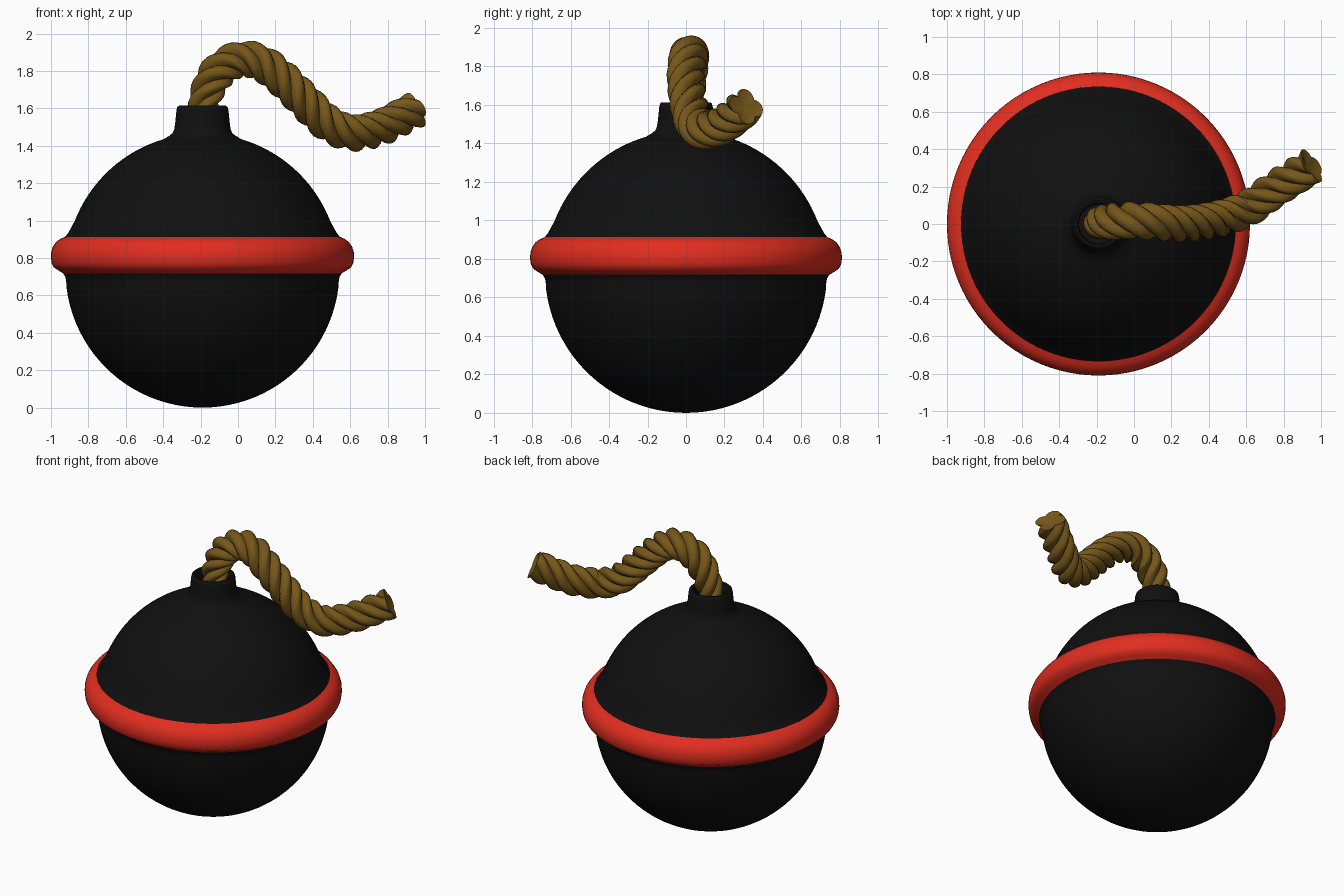
import bpy, bmesh, math
from mathutils import Vector, Quaternion

if "Cube" in bpy.data.objects:
    bpy.data.objects.remove(bpy.data.objects["Cube"])

CX = -0.19          # body axis
R = 0.7325          # sphere radius


def material(name, rgb):
    m = bpy.data.materials.new(name)
    m.diffuse_color = (*rgb, 1)
    m.use_nodes = True
    m.node_tree.nodes["Principled BSDF"].inputs["Base Color"].default_value = m.diffuse_color
    return m


def finish(name, bm, mat, angle):
    bmesh.ops.recalc_face_normals(bm, faces=bm.faces)
    me = bpy.data.meshes.new(name)
    bm.to_mesh(me)
    bm.free()
    me.materials.append(mat)
    ob = bpy.data.objects.new(name, me)
    bpy.context.collection.objects.link(ob)
    bpy.ops.object.select_all(action='DESELECT')
    ob.select_set(True)
    bpy.context.view_layer.objects.active = ob
    bpy.ops.object.shade_smooth_by_angle(angle=math.radians(angle))
    return ob


def lathe(name, profile, mat, closed=False, segs=96):
    """Revolve (radius, z) points around the body axis."""
    bm = bmesh.new()
    vs = [bm.verts.new((CX + r, 0, z)) for r, z in profile]
    pairs = list(zip(vs, vs[1:])) + ([(vs[-1], vs[0])] if closed else [])
    edges = [bm.edges.new(p) for p in pairs]
    bmesh.ops.spin(bm, geom=vs + edges, cent=(CX, 0, 0), axis=(0, 0, 1),
                   angle=math.tau, steps=segs, use_duplicate=False)
    bmesh.ops.remove_doubles(bm, verts=bm.verts, dist=1e-4)
    return finish(name, bm, mat, 40)


def sphere_arc(z0, z1, n):
    a0, a1 = (math.acos(1 - z / R) for z in (z0, z1))
    return [(R * math.sin(a), R - R * math.cos(a))
            for a in (a0 + (a1 - a0) * i / n for i in range(n + 1))]


def smooth_path(pts, steps):
    """Catmull-Rom samples through the points."""
    p = [Vector(q) for q in pts]
    p = [2 * p[0] - p[1]] + p + [2 * p[-1] - p[-2]]
    out = []
    for i in range(1, len(p) - 2):
        a, b, c, d = p[i - 1:i + 3]
        for k in range(steps):
            t = k / steps
            out.append(0.5 * (2 * b + (c - a) * t + (2 * a - 5 * b + 4 * c - d) * t ** 2
                              + (3 * b - a - 3 * c + d) * t ** 3))
    return out + [p[-2]]


black = material("black", (0.005, 0.005, 0.005))
red = material("red", (0.75, 0.027, 0.014))
tan = material("rope_brown", (0.18, 0.095, 0.010))

# Round body with flares at the band and a hollow neck
body = sphere_arc(0, 0.64, 22)
body += [(0.729, 0.68), (0.734, 0.70), (0.745, 0.718), (0.72, 0.80), (0.735, 0.912),
         (0.717, 0.935), (0.703, 0.96)]
body += sphere_arc(1.0, 1.435, 18)
body += [(0.178, 1.453), (0.160, 1.467), (0.151, 1.487), (0.146, 1.52), (0.139, 1.59),
         (0.135, 1.606), (0.126, 1.614), (0.112, 1.611), (0.105, 1.60), (0.104, 1.55),
         (0, 1.55)]
lathe("bomb_body", body, black)

# Red band around the middle
lathe("middle_band", [(0.72, 0.905), (0.735, 0.913), (0.76, 0.902), (0.782, 0.886), (0.80, 0.86),
                      (0.809, 0.83), (0.81, 0.80), (0.806, 0.772), (0.795, 0.75),
                      (0.772, 0.734), (0.745, 0.718), (0.72, 0.725)], red, closed=True)

# Twisted four-strand rope: a lobed section turned along a curved path
path = smooth_path([(-0.19, 0.0, 1.54), (-0.175, 0.01, 1.66), (-0.11, 0.015, 1.79),
                    (0.0, 0.02, 1.86), (0.12, 0.01, 1.845), (0.24, 0.0, 1.755),
                    (0.36, 0.01, 1.635), (0.48, 0.035, 1.52), (0.61, 0.085, 1.468),
                    (0.75, 0.185, 1.493), (0.86, 0.255, 1.545), (0.95, 0.312, 1.592)], 9)
STRANDS, PER, PITCH = 4, 8, 0.42
D, S = 0.052, 0.049     # strand offset and strand radius
bm = bmesh.new()
rings, length = [], 0.0
tangent = Vector((0, 0, 1))
normal = Vector((1, 0, 0))
for i, p in enumerate(path):
    new_t = (path[min(i + 1, len(path) - 1)] - path[max(i - 1, 0)]).normalized()
    normal = tangent.rotation_difference(new_t) @ normal
    tangent = new_t
    length += (p - path[i - 1]).length if i else 0
    scale = min(1.0, 0.8 + 0.8 * length)
    ring = []
    for k in range(STRANDS * PER):
        phi = ((k % PER) / PER - 0.5) * math.tau / STRANDS
        r = scale * (D * math.cos(phi) + math.sqrt(S * S - (D * math.sin(phi)) ** 2))
        turn = math.tau * (k / (STRANDS * PER) + length / PITCH)
        ring.append(bm.verts.new(p + Quaternion(tangent, turn) @ normal * r))
    rings.append(ring)
for a, b in zip(rings, rings[1:]):
    for k in range(len(a)):
        j = (k + 1) % len(a)
        bm.faces.new((a[k], a[j], b[j], b[k]))
# Cut end with a slight hollow between the strands
for ring, c in ((rings[0], path[0]), (rings[-1], path[-1] - tangent * 0.03)):
    mid = bm.verts.new(c)
    for k in range(len(ring)):
        bm.faces.new((ring[k], ring[(k + 1) % len(ring)], mid))
finish("fuse_rope", bm, tan, 35)
